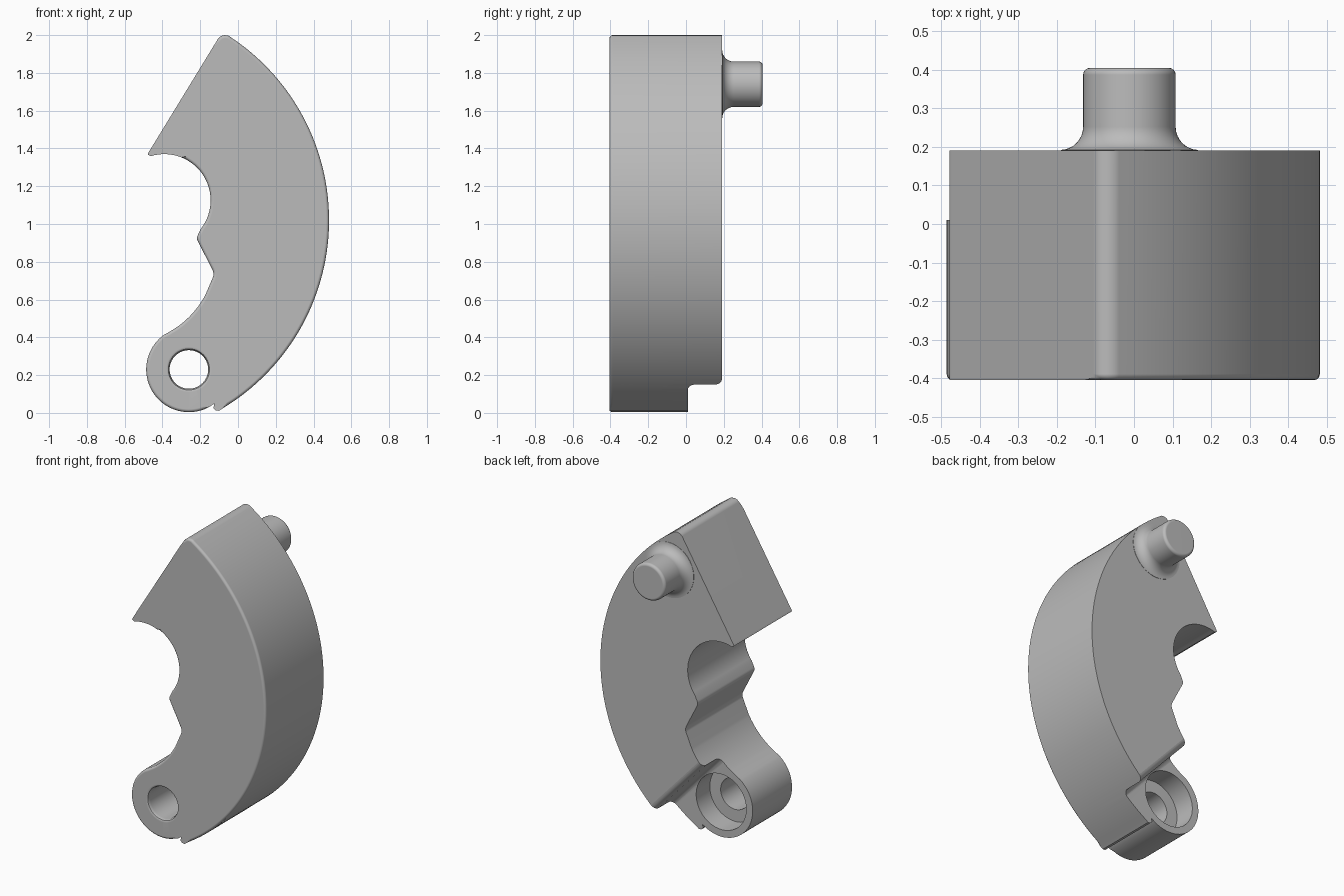
import bpy, bmesh
from math import cos, sin, radians, pi
from mathutils import Vector

if "Cube" in bpy.data.objects:
    bpy.data.objects.remove(bpy.data.objects["Cube"])

FRONT, SHELF, BACK = -0.405, 0.01, 0.19
HUB = (-0.26, 0.23)

grey = bpy.data.materials.new("plain_grey")
grey.use_nodes = True
grey.diffuse_color = (0.5, 0.5, 0.5, 1)
grey.node_tree.nodes["Principled BSDF"].inputs["Base Color"].default_value = (0.5, 0.5, 0.5, 1)


def arc(cx, cz, r, start, end, n):
    """Points on a circle, angles in degrees."""
    angles = [radians(start + (end - start) * i / n) for i in range(n + 1)]
    return [(cx + r * cos(a), cz + r * sin(a)) for a in angles]


def make_object(name, bm):
    bmesh.ops.recalc_face_normals(bm, faces=bm.faces)
    mesh = bpy.data.meshes.new(name)
    bm.to_mesh(mesh)
    bm.free()
    mesh.materials.append(grey)
    obj = bpy.data.objects.new(name, mesh)
    bpy.context.collection.objects.link(obj)
    return obj


def prism(points, offset):
    """Closed 3D outline extruded along offset."""
    bm = bmesh.new()
    face = bm.faces.new([bm.verts.new(p) for p in points])
    out = bmesh.ops.extrude_face_region(bm, geom=[face], use_keep_orig=True)
    moved = [v for v in out["geom"] if isinstance(v, bmesh.types.BMVert)]
    bmesh.ops.translate(bm, verts=moved, vec=offset)
    return bm


def lathe(name, profile, cx, cz, sides=56):
    """Solid of revolution about the y axis from (radius, y) points."""
    bm = bmesh.new()
    rings = []
    for r, y in profile:
        rings.append([bm.verts.new((cx + r * cos(2 * pi * i / sides), y,
                                    cz + r * sin(2 * pi * i / sides))) for i in range(sides)])
    for a, b in zip(rings, rings[1:]):
        for i in range(sides):
            j = (i + 1) % sides
            bm.faces.new((a[i], a[j], b[j], b[i]))
    bm.faces.new(rings[0])
    bm.faces.new(rings[-1])
    return make_object(name, bm)


def activate(obj):
    bpy.ops.object.select_all(action='DESELECT')
    obj.select_set(True)
    bpy.context.view_layer.objects.active = obj


def cut(obj, cutter):
    cutter.hide_render = True
    mod = obj.modifiers.new("cut", 'BOOLEAN')
    mod.operation = 'DIFFERENCE'
    mod.solver = 'EXACT'
    mod.object = cutter
    activate(obj)
    bpy.ops.object.modifier_apply(modifier=mod.name)
    bpy.data.objects.remove(cutter)


def finish(obj):
    activate(obj)
    bpy.ops.object.shade_smooth_by_angle(angle=radians(32))
    mod = obj.modifiers.new("even_shading", 'WEIGHTED_NORMAL')
    mod.keep_sharp = True


# Curved body outline, counter-clockwise from the lower tip
outline = arc(-0.68, 1.02, 1.162, -59, 56.5, 64)
outline += [(-0.05, 1.997), (-0.07, 2.0), (-0.09, 1.995), (-0.105, 1.982)]
outline += [(-0.473, 1.38), (-0.478, 1.368)]
outline += arc(-0.39, 1.125, 0.245, 107, -38, 30)
outline += arc(-0.185, 0.925, 0.032, 150, 208, 4)
outline += arc(-0.18, 0.735, 0.05, 28, -22, 5)
outline += arc(-0.6, 0.85, 0.483, -28, -56, 14)
outline += [(-0.37, 0.425)]
outline += arc(*HUB, 0.226, 126, 300, 40)
outline += [(-0.125, 0.05), (-0.13, 0.026), (-0.118, 0.013), (-0.1, 0.011)]

bm = prism([(x, FRONT, z) for x, z in outline], (0, BACK - FRONT, 0))

# Rounded front rim, leaving the slanted face and the small notch crisp
rim = []
for e in bm.edges:
    mid = (e.verts[0].co + e.verts[1].co) / 2
    on_front = all(abs(v.co.y - FRONT) < 1e-4 for v in e.verts)
    slanted = mid.z > 1.35 and mid.x < -0.1
    notch = mid.z < 0.06 and -0.16 < mid.x < -0.085
    if on_front and not slanted and not notch:
        rim.append(e)
bmesh.ops.bevel(bm, geom=rim, offset=0.016, segments=3, profile=0.5,
                affect='EDGES', clamp_overlap=False)
body = make_object("curved_body", bm)

# Step behind the hub: filleted section swept along a diagonal line
start, end = Vector((0.09, 0, 0.15)), Vector((-0.25, 0, 0.52))
along = (end - start).normalized()
inward = Vector((-along.z, 0, along.x))
if inward.dot(start - Vector((HUB[0], 0, HUB[1]))) < 0:
    inward.negate()
section = [(-0.9, SHELF)]
section += arc(-0.04, SHELF + 0.04, 0.04, -90, 0, 6)
section += arc(0.04, BACK - 0.04, 0.04, 180, 92, 6)
section += [(0.04, BACK + 0.1), (-0.9, BACK + 0.1)]
base = start - along * 0.5
points = [base + inward * n + Vector((0, y, 0)) for n, y in section]
cut(body, make_object("step_cutter", prism(points, along * 1.6)))

# Stepped bore through the hub with a softened front lip
bore = [(0.122, FRONT - 0.03), (0.122, FRONT - 0.001), (0.109, FRONT + 0.006),
        (0.102, FRONT + 0.022), (0.102, -0.13), (0.18, -0.13), (0.18, 0.06)]
cut(body, lathe("bore_cutter", bore, *HUB))
finish(body)

# Rear pin with flared foot and rounded end
pin = [(0.178, BACK - 0.02)]
pin += arc(0.18, BACK + 0.062, 0.06, 268, 180, 8)
pin += arc(0.102, 0.387, 0.018, 0, 90, 4)
finish(lathe("rear_pin", pin, -0.012, 1.74))
